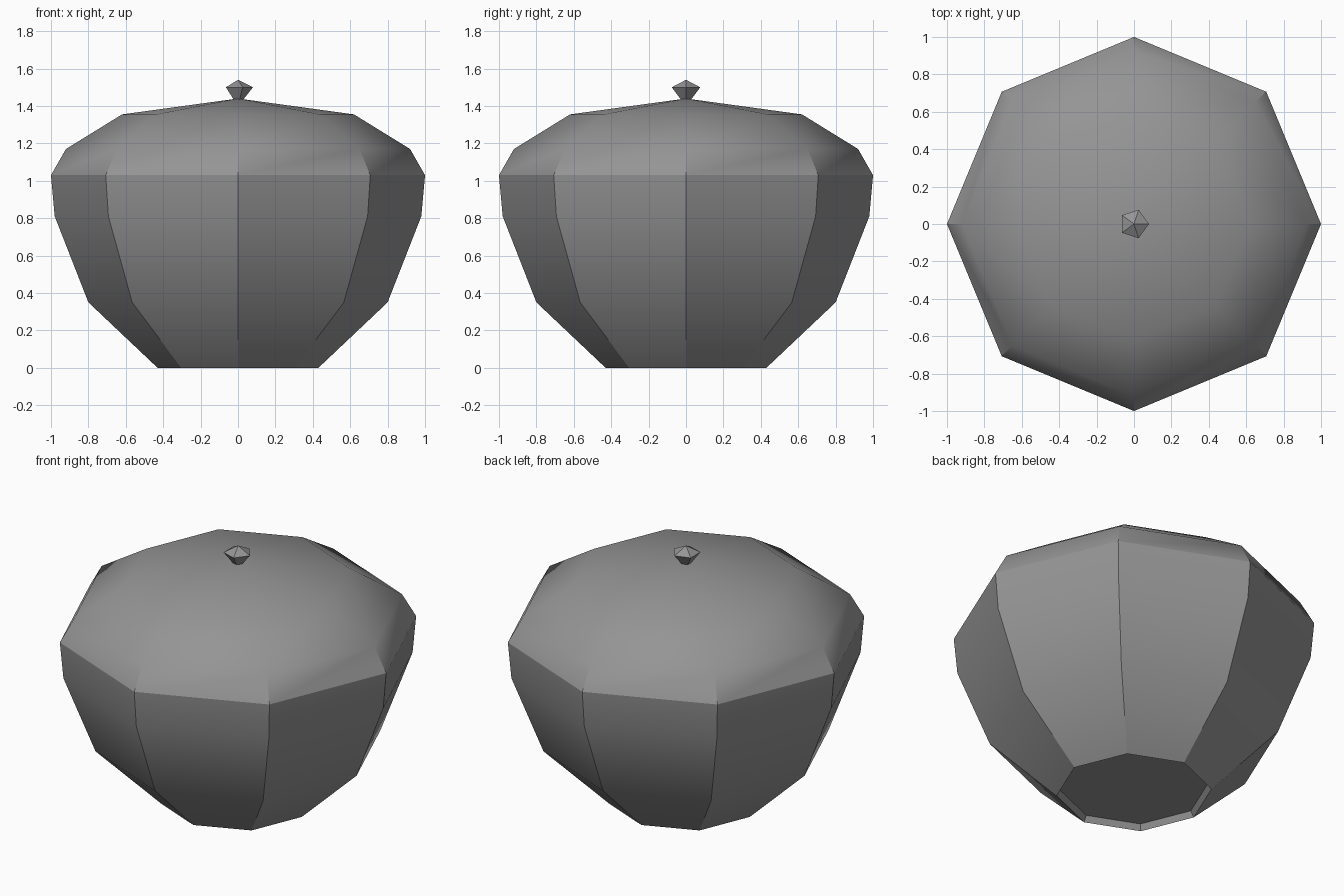
import bpy
import bmesh
from math import cos, sin, pi, radians

cube = bpy.data.objects.get("Cube")
if cube:
    bpy.data.objects.remove(cube)

grey = bpy.data.materials.new("stone_grey")
grey.use_nodes = True
colour = (0.3, 0.3, 0.3, 1)
grey.diffuse_color = colour
grey.node_tree.nodes["Principled BSDF"].inputs["Base Color"].default_value = colour


def lathe(name, profile, sides, smooth_angle=None, cap_start=False):
    """Turn a (radius, height) profile, listed bottom to top, about z."""
    bm = bmesh.new()
    rings = []
    for r, z in profile:
        if r == 0:
            rings.append([bm.verts.new((0, 0, z))] * sides)
        else:
            turns = [2 * pi * i / sides for i in range(sides)]
            rings.append([bm.verts.new((r * cos(a), r * sin(a), z)) for a in turns])
    for low, high in zip(rings, rings[1:]):
        for i in range(sides):
            j = (i + 1) % sides
            corners = dict.fromkeys((low[i], low[j], high[j], high[i]))
            bm.faces.new(list(corners))
    if cap_start:
        bm.faces.new(rings[0][::-1])
    mesh = bpy.data.meshes.new(name)
    bm.to_mesh(mesh)
    bm.free()
    mesh.materials.append(grey)
    obj = bpy.data.objects.new(name, mesh)
    bpy.context.collection.objects.link(obj)
    if smooth_angle:
        bpy.ops.object.select_all(action="DESELECT")
        obj.select_set(True)
        bpy.context.view_layer.objects.active = obj
        bpy.ops.object.shade_smooth_by_angle(angle=radians(smooth_angle))
    return obj


# Eight-sided bowl with a shallow recess under the foot
lathe("pot_body", [(0.41, 0.035), (0.43, 0), (0.80, 0.35), (0.98, 0.81), (1, 1.03)],
      8, smooth_angle=30, cap_start=True)

# Domed lid meeting the bowl at its widest edge
lathe("lid", [(1, 1.03), (0.92, 1.17), (0.62, 1.355), (0, 1.44)], 8, smooth_angle=30)

# Small faceted knob
lathe("lid_knob", [(0.025, 1.43), (0.08, 1.5), (0, 1.54)], 5, cap_start=True)
